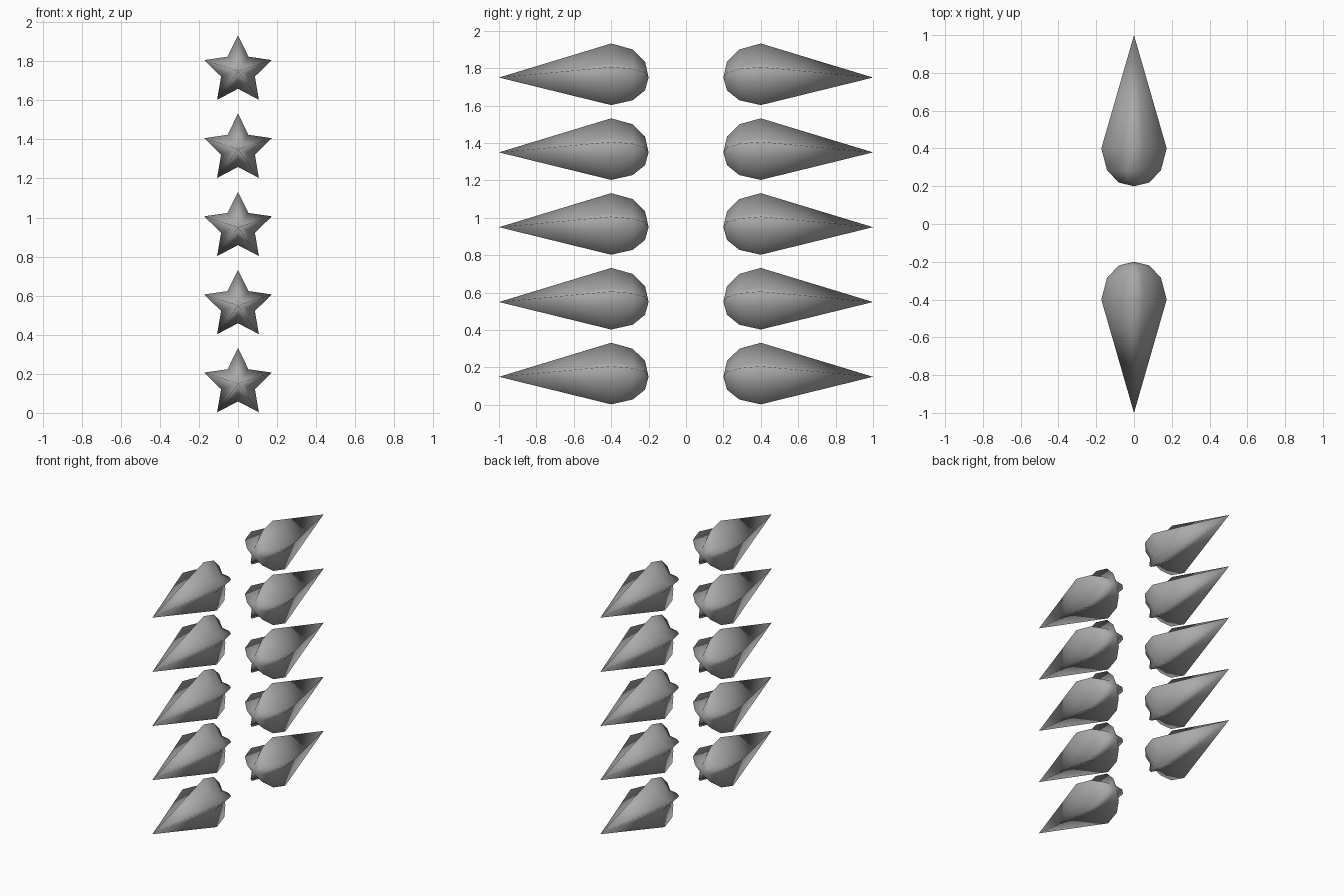
import bpy, bmesh, math

if "Cube" in bpy.data.objects:
    bpy.data.objects.remove(bpy.data.objects["Cube"])

grey = bpy.data.materials.new("mid grey")
grey.diffuse_color = (0.4, 0.4, 0.4, 1)
grey.use_nodes = True
grey.node_tree.nodes["Principled BSDF"].inputs["Base Color"].default_value = grey.diffuse_color

R = 0.182            # star point radius
INNER = 0.5          # valley radius as a share of the point radius
RINGS = [(0.4, 1.0), (0.285, 0.825), (0.219, 0.465)]   # distance from middle, scale
TIP, BUTT = 1.0, 0.2


def star_spike(name, side, z):
    """Five-pointed spike: long cone outward, rounded butt inward."""
    bm = bmesh.new()
    rings = []
    for y, s in RINGS:
        ring = []
        for i in range(10):
            a = math.pi / 2 + i * math.pi / 5
            r = R * s * (INNER if i % 2 else 1)
            ring.append(bm.verts.new((r * math.cos(a), side * y, z + r * math.sin(a))))
        rings.append(ring)
    tip = bm.verts.new((0, side * TIP, z))
    butt = bm.verts.new((0, side * BUTT, z))
    for i in range(10):
        j = (i + 1) % 10
        bm.faces.new((tip, rings[0][i], rings[0][j]))
        bm.faces.new((butt, rings[-1][j], rings[-1][i]))
        for a, b in zip(rings, rings[1:]):
            bm.faces.new((a[i], b[i], b[j], a[j]))
    bmesh.ops.recalc_face_normals(bm, faces=bm.faces)
    for f in bm.faces:
        f.smooth = True
    mesh = bpy.data.meshes.new(name)
    bm.to_mesh(mesh)
    bm.free()
    mesh.materials.append(grey)
    bpy.context.collection.objects.link(bpy.data.objects.new(name, mesh))


# Two facing columns of five spikes
for k in range(5):
    star_spike(f"front_spike_{k + 1}", -1, 0.15 + 0.4 * k)
    star_spike(f"back_spike_{k + 1}", 1, 0.15 + 0.4 * k)
